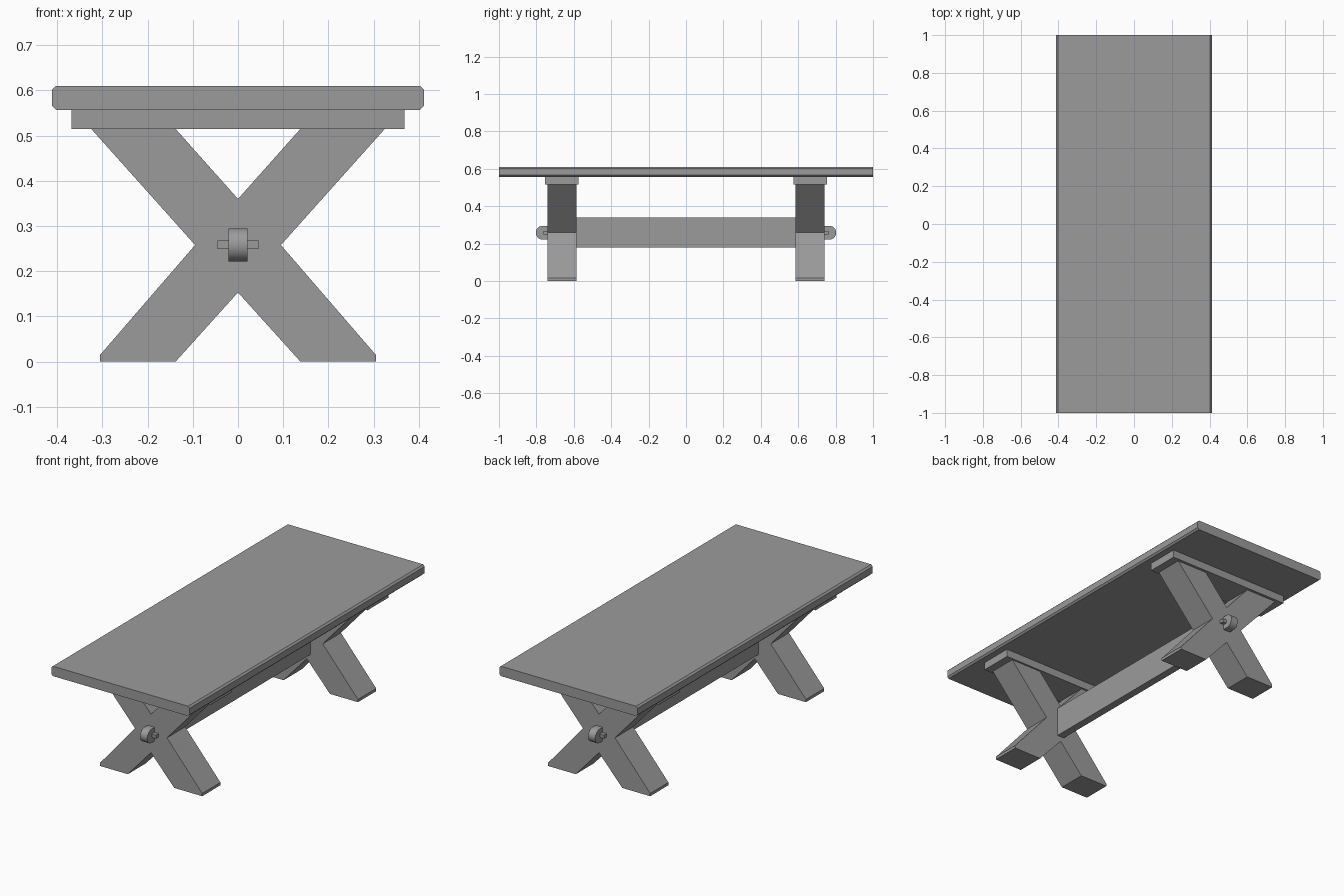
import bpy, bmesh, math

old = bpy.data.objects.get("Cube")
if old:
    bpy.data.objects.remove(old, do_unlink=True)

# Single flat material
grey = bpy.data.materials.new("plain grey")
grey.use_nodes = True
colour = (0.33, 0.33, 0.33, 1)
grey.diffuse_color = colour
grey.node_tree.nodes["Principled BSDF"].inputs["Base Color"].default_value = colour


def prism(name, outline, axis, start, end):
    """Extrude a 2D outline along x (outline is y, z) or y (outline is x, z)."""
    bm = bmesh.new()
    place = (lambda a, b, d: (d, a, b)) if axis == "x" else (lambda a, b, d: (a, d, b))
    face = bm.faces.new([bm.verts.new(place(a, b, start)) for a, b in outline])
    extruded = bmesh.ops.extrude_face_region(bm, geom=[face])["geom"]
    moved = [v for v in extruded if isinstance(v, bmesh.types.BMVert)]
    bmesh.ops.translate(bm, verts=moved, vec=place(0, 0, end - start))
    bmesh.ops.recalc_face_normals(bm, faces=bm.faces)
    mesh = bpy.data.meshes.new(name)
    bm.to_mesh(mesh)
    bm.free()
    mesh.materials.append(grey)
    obj = bpy.data.objects.new(name, mesh)
    bpy.context.collection.objects.link(obj)
    return obj


def box(name, half_width, y0, y1, z0, z1):
    w = half_width
    return prism(name, [(-w, z0), (w, z0), (w, z1), (-w, z1)], "y", y0, y1)


# Table top with chamfered long edges
w, c, z0, z1 = 0.412, 0.009, 0.557, 0.61
right = [(w - c, z0), (w, z0 + c), (w, z1 - c), (w - c, z1)]
prism("table_top", right + [(-x, z) for x, z in reversed(right)], "y", -1, 1)

# Long stretcher between the two trestles
box("stretcher", 0.021, -0.6, 0.6, 0.18, 0.34)

# Crossed leg outline: right half from bottom crotch to top crotch, then mirrored
half = [(0.138, 0), (0.305, 0), (0.305, 0.015), (0.095, 0.258),
        (0.325, 0.515), (0.138, 0.515)]
cross = [(0, 0.153)] + half + [(0, 0.36)] + [(-x, z) for x, z in reversed(half)]

for side, s in (("front", -1), ("back", 1)):
    prism(side + "_crossed_legs", cross, "y", s * 0.585, s * 0.74)
    box(side + "_cleat", 0.368, s * 0.575, s * 0.755, 0.515, 0.557)

    # Tenon with a rounded end
    r, mid = 0.037, 0.258
    arc = [math.radians(-90 + 15 * i) for i in range(13)]
    outline = [(s * 0.72, mid - r)]
    outline += [(s * (0.766 + r * math.cos(a)), mid + r * math.sin(a)) for a in arc]
    outline += [(s * 0.72, mid + r)]
    tenon = prism(side + "_tenon", outline, "x", -0.021, 0.021)
    bpy.ops.object.select_all(action="DESELECT")
    tenon.select_set(True)
    bpy.context.view_layer.objects.active = tenon
    bpy.ops.object.shade_smooth_by_angle(angle=math.radians(30))

    # Locking peg through the tenon
    box(side + "_peg", 0.045, s * 0.741, s * 0.763, 0.249, 0.268)
